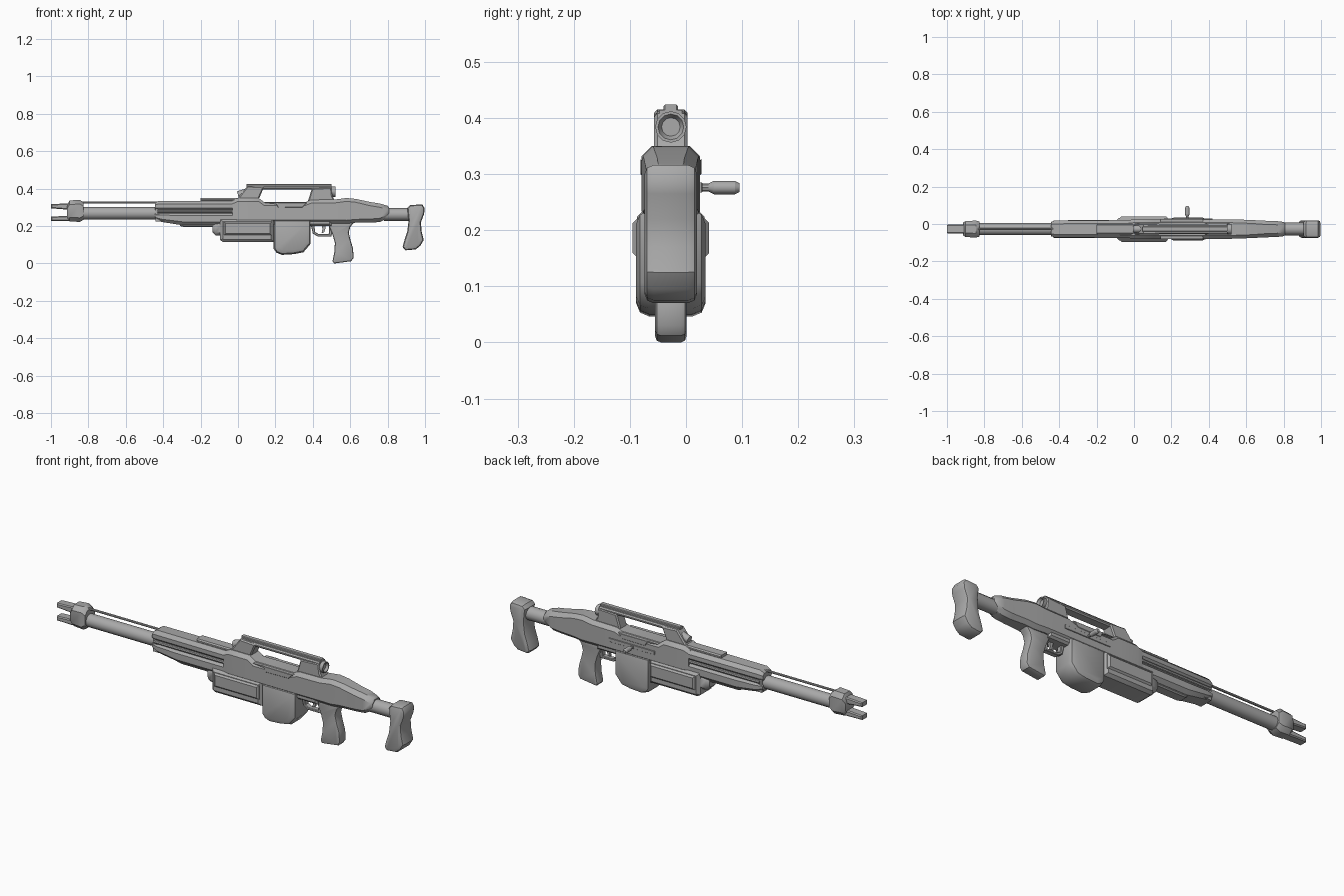
import bpy, bmesh, math
from mathutils import Matrix, Vector

if "Cube" in bpy.data.objects:
    bpy.data.objects.remove(bpy.data.objects["Cube"])

MID = -0.027  # y of the centre plane

grey = bpy.data.materials.new("gunmetal grey")
grey.use_nodes = True
grey.diffuse_color = (0.4, 0.4, 0.4, 1)
grey.node_tree.nodes["Principled BSDF"].inputs["Base Color"].default_value = (0.4, 0.4, 0.4, 1)


def finish(name, bm, angle=38):
    bmesh.ops.recalc_face_normals(bm, faces=bm.faces)
    mesh = bpy.data.meshes.new(name)
    bm.to_mesh(mesh)
    bm.free()
    mesh.materials.append(grey)
    obj = bpy.data.objects.new(name, mesh)
    bpy.context.collection.objects.link(obj)
    bpy.ops.object.select_all(action="DESELECT")
    obj.select_set(True)
    bpy.context.view_layer.objects.active = obj
    bpy.ops.object.shade_smooth_by_angle(angle=math.radians(angle))
    return obj


def prism(name, outline, half, bevel=0.0, segments=1, y=MID):
    """Side outline (x, z) extruded across y, with softened side rims."""
    bm = bmesh.new()
    face = bm.faces.new([bm.verts.new((x, y - half, z)) for x, z in outline])
    new = bmesh.ops.extrude_face_region(bm, geom=[face])["geom"]
    bmesh.ops.translate(bm, vec=(0, 2 * half, 0),
                        verts=[v for v in new if isinstance(v, bmesh.types.BMVert)])
    if bevel:
        rims = [e for e in bm.edges if abs(e.verts[0].co.y - e.verts[1].co.y) < 1e-5]
        bmesh.ops.bevel(bm, geom=rims, offset=bevel, segments=segments,
                        profile=0.5, affect="EDGES", clamp_overlap=True)
    return finish(name, bm)


def box(name, x0, x1, z0, z1, half, bevel=0.0, y=MID):
    return prism(name, [(x0, z0), (x1, z0), (x1, z1), (x0, z1)], half, bevel, y=y)


def loft(name, sections):
    """Chamfered box sections along x: (x, z low, z high, half width, chamfer)."""
    bm = bmesh.new()
    rings = []
    for x, lo, hi, w, c in sections:
        ring = [(-w, lo + c), (c - w, lo), (w - c, lo), (w, lo + c),
                (w, hi - c), (w - c, hi), (c - w, hi), (-w, hi - c)]
        rings.append([bm.verts.new((x, MID + y, z)) for y, z in ring])
    for a, b in zip(rings, rings[1:]):
        for i in range(8):
            bm.faces.new((a[i], a[i - 1], b[i - 1], b[i]))
    bm.faces.new(rings[0])
    bm.faces.new(rings[-1])
    return finish(name, bm)


def rod(name, start, end, r0, r1=None, sides=12):
    a, b = Vector(start), Vector(end)
    bm = bmesh.new()
    turn = (b - a).to_track_quat("Z", "Y").to_matrix().to_4x4()
    bmesh.ops.create_cone(bm, cap_ends=True, segments=sides, radius1=r0,
                          radius2=r0 if r1 is None else r1, depth=(b - a).length,
                          matrix=Matrix.Translation((a + b) / 2) @ turn)
    return finish(name, bm)


# Muzzle and barrel
loft("muzzle_collar", [(-.915, .24, .31, .034, .018), (-.9, .225, .337, .043, .022),
                       (-.845, .222, .34, .045, .022), (-.825, .235, .325, .04, .02)])
for name, root, tip in (("upper_prong", (.287, .322), (.295, .317)),
                        ("lower_prong", (.226, .256), (.228, .25))):
    prism(name, [(-1, tip[0]), (-.9, root[0]), (-.9, root[1]), (-1, tip[1])], .024, .005)
rod("barrel", (-.84, MID, .268), (-.42, MID, .268), .033, sides=16)
rod("gas_rod", (-.85, MID, .326), (-.42, MID, .326), .006, sides=8)

# Handguard: upper shell, recessed core, side rails and lower rail
loft("handguard_shell", [(-.445, .285, .322, .036, .01), (-.425, .28, .335, .045, .017),
                         (0, .28, .335, .048, .017)])
box("handguard_core", -.44, .02, .225, .3, .037)
loft("handguard_lower", [(-.445, .235, .272, .038, .012), (-.41, .222, .274, .046, .015),
                         (-.3, .205, .274, .048, .018), (0, .205, .274, .048, .018)])
for side, name in ((-1, "right_side_rail"), (1, "left_side_rail")):
    rod(name, (-.43, MID + side * .039, .278), (-.02, MID + side * .039, .278), .008, sides=8)
box("top_rail", -.2, .02, .33, .349, .028, .006)
prism("under_rail", [(-.31, .2), (-.29, .195), (-.1, .195), (-.1, .225), (-.31, .225)], .028, .006)
loft("front_cap", [(-.135, .165, .215, .03, .012), (-.12, .15, .222, .04, .016),
                   (-.09, .15, .225, .045, .016)])

# Foregrip block with raised side panels
prism("foregrip", [(-.095, .125), (-.08, .115), (.19, .115), (.19, .238), (-.095, .238)], .06, .014)
box("foregrip_panels", -.075, .18, .15, .222, .068, .009)

# Receiver
loft("receiver", [(-.03, .22, .335, .048, .016), (0, .215, .35, .052, .018),
                  (.11, .215, .35, .052, .018), (.14, .215, .328, .052, .018),
                  (.36, .215, .328, .052, .018), (.39, .215, .34, .052, .018),
                  (.52, .215, .342, .052, .018), (.58, .213, .35, .05, .018),
                  (.63, .218, .345, .048, .018), (.71, .218, .328, .044, .02),
                  (.76, .222, .32, .043, .02), (.8, .243, .308, .038, .02),
                  (.808, .25, .3, .032, .018)])
prism("port_cover", [(.14, .325), (.2, .325), (.215, .298), (.345, .3), (.37, .325)], .0545, .002)
box("receiver_waist", .18, .5, .2, .235, .044, .01)

# Box magazine
prism("magazine", [(.19, .235), (.19, .08), (.205, .058), (.235, .046), (.3, .05), (.35, .06),
                   (.388, .105), (.388, .235)], .062, .024, 2)

# Carry handle with sight tube
box("handle_bar", .05, .5, .396, .414, .026, .006)
box("handle_rib", .045, .5, .41, .424, .013, .003)
prism("handle_front_post", [(-.02, .33), (.0, .35), (.05, .415), (.14, .41), (.105, .33)], .03, .006)
prism("handle_rear_post", [(.37, .32), (.395, .402), (.5, .408), (.505, .36), (.525, .325)], .03, .006)
rod("sight_tube", (.4, MID, .384), (.508, MID, .384), .025, sides=12)

# Open flared eyepiece
bm = bmesh.new()
rings = []
for x, r in ((.49, .024), (.505, .028), (.52, .028), (.52, .023), (.505, .015)):
    rings.append([bm.verts.new((x, MID + r * math.cos(t * math.tau / 12), .384 + r * math.sin(t * math.tau / 12)))
                  for t in range(12)])
for a, b in zip(rings, rings[1:]):
    for i in range(12):
        bm.faces.new((a[i], a[i - 1], b[i - 1], b[i]))
bm.faces.new(rings[0])
bm.faces.new(rings[-1])
finish("eyepiece", bm)
rod("front_lens", (0, MID, .366), (.06, MID, .385), .02, sides=12)

# Bolt handle on the far side
rod("bolt_stem", (.285, 0, .276), (.285, .05, .276), .007, sides=8)
rod("bolt_knob_neck", (.285, .04, .276), (.285, .05, .276), .007, .012, sides=10)
rod("bolt_knob", (.285, .05, .276), (.285, .087, .276), .012, sides=10)
rod("bolt_knob_tip", (.285, .087, .276), (.285, .095, .276), .012, .008, sides=10)
box("bolt_slot", .16, .42, .267, .285, .004, .001, y=.025)

# Trigger group and pistol grip
prism("trigger_guard", [(.385, .225), (.4, .16), (.425, .145), (.5, .145), (.51, .225), (.49, .225),
                        (.485, .158), (.43, .158), (.413, .168), (.405, .225)], .014, .003)
prism("trigger", [(.44, .225), (.452, .185), (.447, .163), (.46, .165), (.468, .19), (.47, .225)], .006)
prism("pistol_grip", [(.475, .225), (.49, .19), (.505, .155), (.518, .11), (.515, .06), (.505, .012),
                      (.515, 0), (.605, .012), (.618, .03), (.615, .08), (.6, .13),
                      (.592, .165), (.6, .195), (.625, .225)], .028, .01, 2)

# Stock tube and butt pad
rod("stock_tube", (.78, MID, .262), (.93, MID, .262), .034, sides=12)
prism("butt_pad", [(.905, .295), (.92, .312), (.985, .316), (.998, .295), (.995, .265), (.978, .22),
                   (.982, .17), (.993, .125), (.975, .095), (.95, .075), (.895, .07),
                   (.88, .088), (.89, .125), (.905, .17), (.912, .23)], .047, .016, 2)
